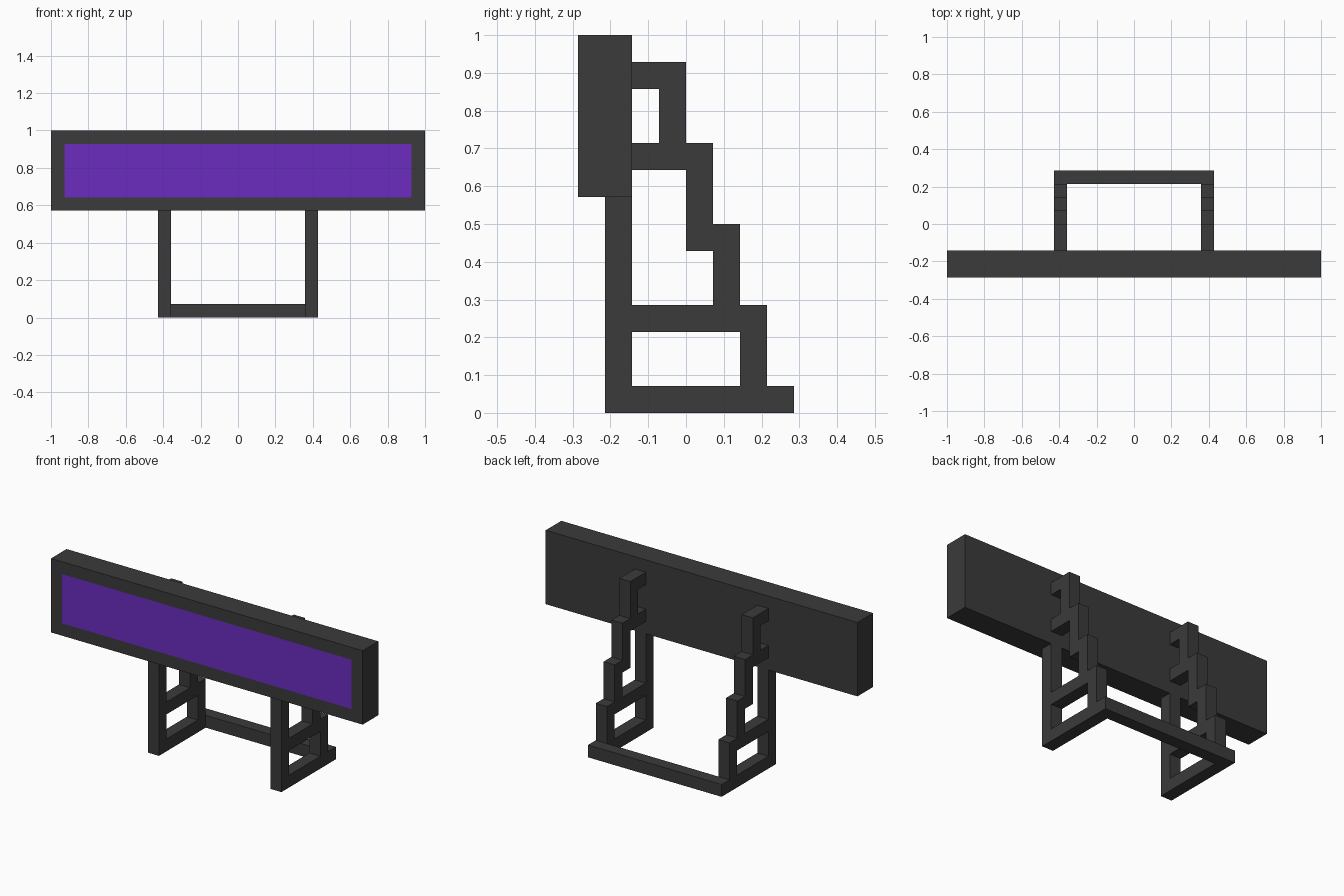
import bpy
import bmesh

cube = bpy.data.objects.get("Cube")
if cube:
    bpy.data.objects.remove(cube, do_unlink=True)

U = 1 / 14  # bar thickness; every part sits on this module


def material(name, rgb):
    mat = bpy.data.materials.new(name)
    mat.use_nodes = True
    color = (*rgb, 1.0)
    mat.diffuse_color = color
    for node in mat.node_tree.nodes:
        if node.type == 'BSDF_PRINCIPLED':
            node.inputs["Base Color"].default_value = color
    return mat


charcoal = material("charcoal", (0.043, 0.043, 0.043))
purple = material("purple", (0.147, 0.025, 0.521))


def box(name, x, y, z):
    """Box spanning the (min, max) ranges, given in modules."""
    mesh = bpy.data.meshes.new(name)
    bm = bmesh.new()
    bmesh.ops.create_cube(bm, size=1)
    for v in bm.verts:
        for axis, (low, high) in enumerate((x, y, z)):
            v.co[axis] = (high if v.co[axis] > 0 else low) * U
    bm.to_mesh(mesh)
    bm.free()
    mesh.materials.append(charcoal)
    obj = bpy.data.objects.new(name, mesh)
    bpy.context.collection.objects.link(obj)
    return obj


# Sign board with a purple panel inset in its front face
board = box("sign_board", (-14, 14), (-4, -2), (8, 14))
board.data.materials.append(purple)
bm = bmesh.new()
bm.from_mesh(board.data)
bm.normal_update()
front = [f for f in bm.faces if f.normal.y < -0.9]
bmesh.ops.inset_region(bm, faces=front, thickness=U, use_even_offset=True)
for face in front:
    face.material_index = 1
bm.to_mesh(board.data)
bm.free()

# Stepped side frames: (name, y range, z range)
FRAME = [
    ("foot", (-3, 4), (0, 1)),
    ("front_upright", (-3, -2), (1, 8)),
    ("lower_rail", (-2, 2), (3, 4)),
    ("first_step", (2, 3), (1, 4)),
    ("second_step", (1, 2), (4, 7)),
    ("third_step", (0, 1), (6, 10)),
    ("middle_rail", (-2, 0), (9, 10)),
    ("top_step", (-1, 0), (10, 13)),
    ("top_rail", (-2, -1), (12, 13)),
]
for side, x in (("left", (5, 6)), ("right", (-6, -5))):
    for name, y, z in FRAME:
        box(f"{side}_{name}", x, y, z)

# Bar joining the two feet at the back
box("rear_crossbar", (-5, 5), (3, 4), (0, 1))
